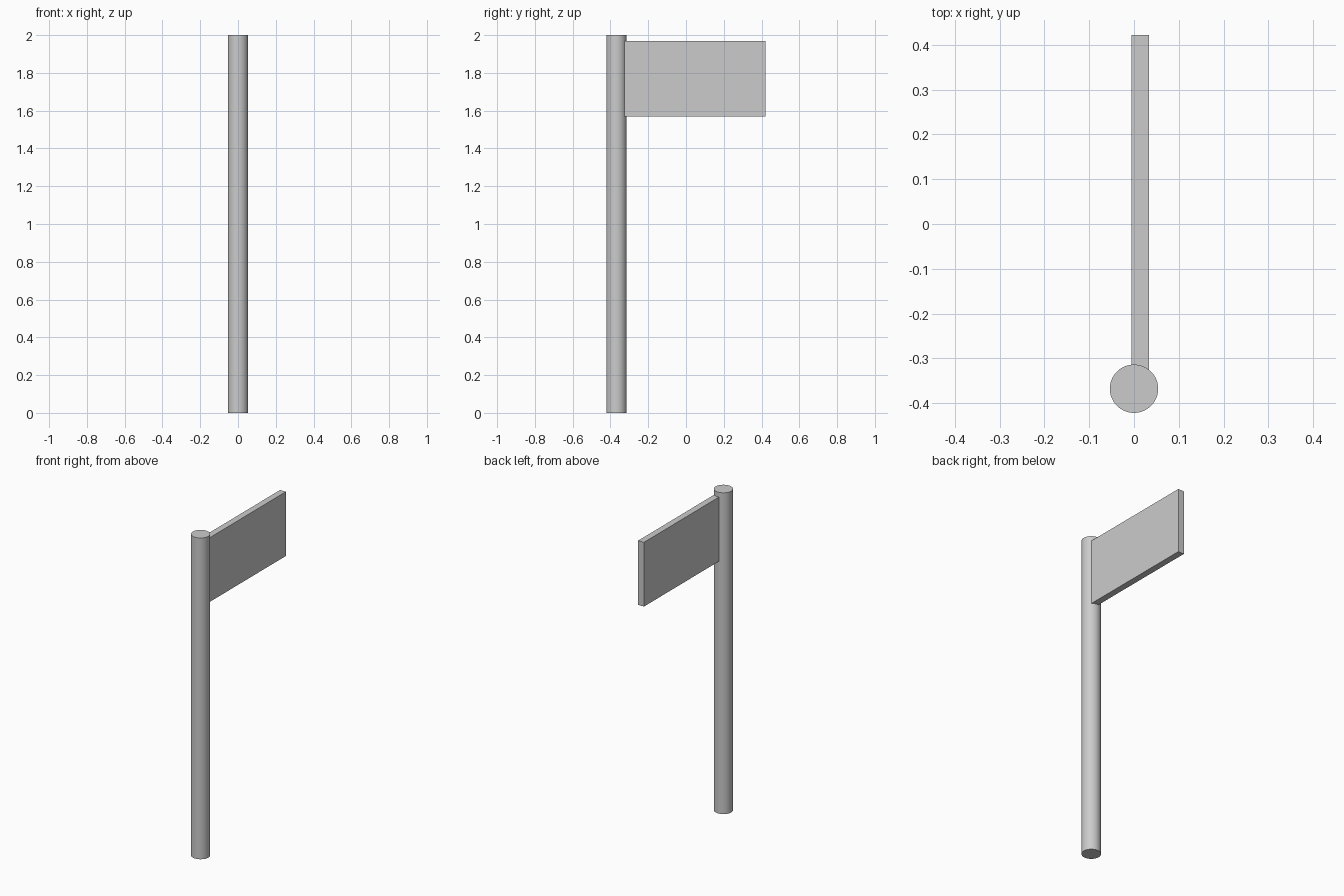
import bpy
import math

cube = bpy.data.objects.get("Cube")
if cube:
    bpy.data.objects.remove(cube, do_unlink=True)

grey = bpy.data.materials.new("light grey")
grey.use_nodes = True
colour = (0.6, 0.6, 0.6, 1)
grey.diffuse_color = colour
grey.node_tree.nodes["Principled BSDF"].inputs["Base Color"].default_value = colour

# Round pole
bpy.ops.mesh.primitive_cylinder_add(vertices=64, radius=0.054, depth=2, location=(0, -0.368, 1))
pole = bpy.context.object
pole.name = "pole"
pole.data.materials.append(grey)
bpy.ops.object.shade_smooth_by_angle(angle=math.radians(30))

# Flat sign panel, its inner edge set into the pole
x0, x1, y0, y1, z0, z1 = -0.006, 0.034, -0.33, 0.422, 1.57, 1.97
bpy.ops.mesh.primitive_cube_add(size=1, location=((x0 + x1) / 2, (y0 + y1) / 2, (z0 + z1) / 2))
panel = bpy.context.object
panel.name = "sign_panel"
panel.scale = (x1 - x0, y1 - y0, z1 - z0)
bpy.ops.object.transform_apply(location=False, rotation=False, scale=True)
panel.data.materials.append(grey)
